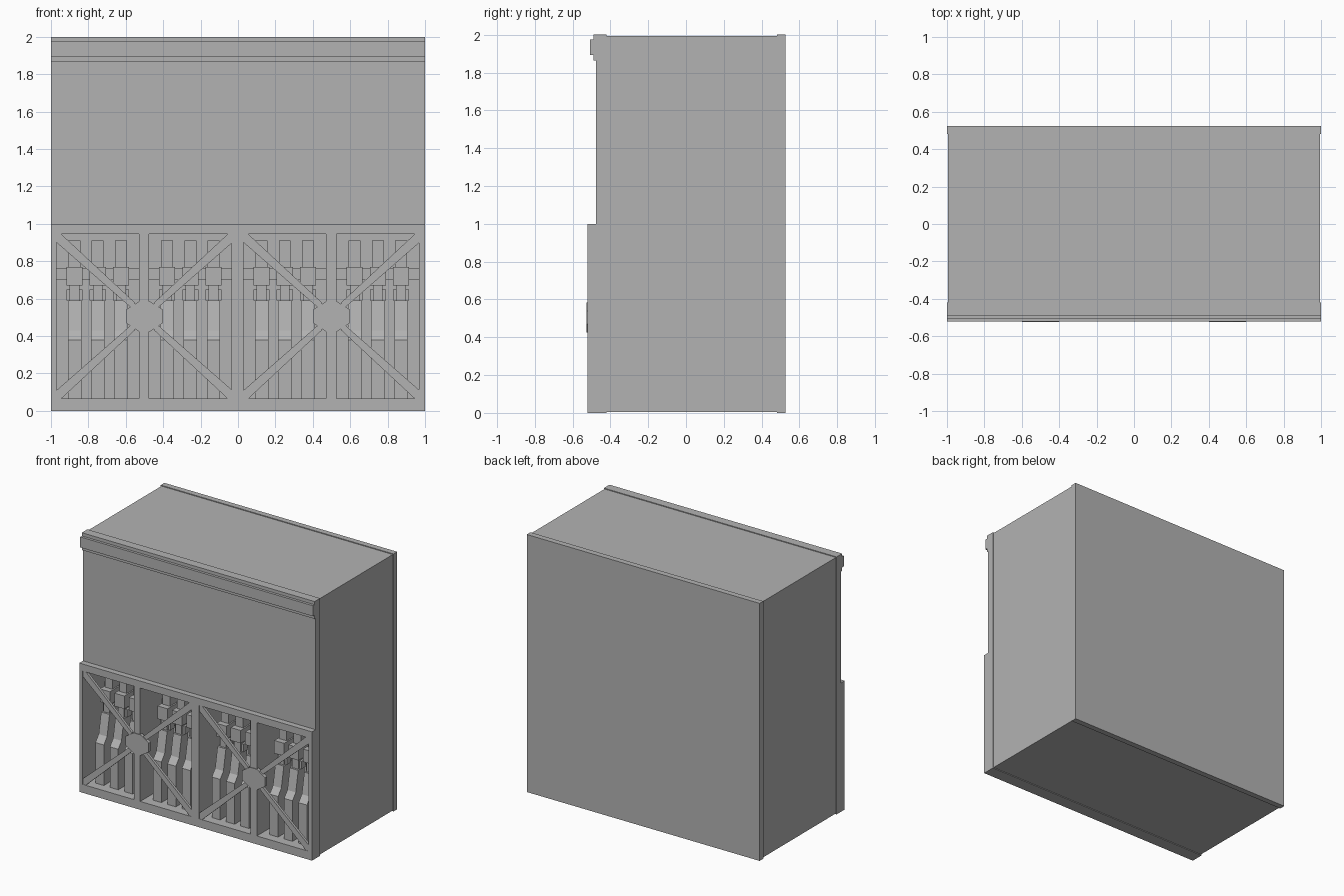
import bpy, bmesh
from mathutils import Vector

cube = bpy.data.objects.get("Cube")
if cube:
    bpy.data.objects.remove(cube, do_unlink=True)

grey = bpy.data.materials.new("plain_grey")
grey.use_nodes = True
COLOUR = (0.45, 0.45, 0.45, 1)
grey.diffuse_color = COLOUR
grey.node_tree.nodes["Principled BSDF"].inputs["Base Color"].default_value = COLOUR


def finish(name, bm):
    bmesh.ops.recalc_face_normals(bm, faces=bm.faces)
    mesh = bpy.data.meshes.new(name)
    bm.to_mesh(mesh)
    bm.free()
    mesh.materials.append(grey)
    ob = bpy.data.objects.new(name, mesh)
    bpy.context.scene.collection.objects.link(ob)
    return ob


def prism(bm, points, move):
    """Closed prism from 3D points, extruded by a vector."""
    face = bm.faces.new([bm.verts.new(p) for p in points])
    new = bmesh.ops.extrude_face_region(bm, geom=[face])["geom"]
    verts = [v for v in new if isinstance(v, bmesh.types.BMVert)]
    bmesh.ops.translate(bm, verts=verts, vec=move)


def side_profile(bm, yz, x0, x1):
    prism(bm, [(x0, y, z) for y, z in yz], (x1 - x0, 0, 0))


def front_profile(bm, xz, y0, y1):
    prism(bm, [(x, y0, z) for x, z in xz], (0, y1 - y0, 0))


def box(bm, x0, x1, y0, y1, z0, z1):
    front_profile(bm, [(x0, z0), (x1, z0), (x1, z1), (x0, z1)], y0, y1)


BACK = -0.2            # rear wall of the rack bays
BAYS = (-0.75, -0.255, 0.25, 0.7475)

# Bay cutter
bm = bmesh.new()
for c in BAYS:
    box(bm, c - 0.221, c + 0.221, -0.7, BACK, 0.065, 0.945)
cutter = finish("bay_cutter", bm)
cutter.hide_render = True
cutter.display_type = 'WIRE'

# Front face with cornice and projecting lower frame
bm = bmesh.new()
side_profile(bm, [(-0.42, 0), (-0.52, 0), (-0.52, 1), (-0.475, 1),
                  (-0.475, 1.865), (-0.488, 1.865), (-0.488, 1.893),
                  (-0.508, 1.893), (-0.508, 1.975), (-0.488, 1.975),
                  (-0.488, 2), (-0.42, 2)], -1, 1)
front = finish("cabinet_front", bm)

# Slightly inset middle body
bm = bmesh.new()
box(bm, -0.994, 0.994, -0.42, 0.48, 0.006, 1.994)
body = finish("cabinet_body", bm)

for ob in (front, body):
    mod = ob.modifiers.new("bays", 'BOOLEAN')
    mod.operation = 'DIFFERENCE'
    mod.solver = 'EXACT'
    mod.object = cutter

# Rear flange
bm = bmesh.new()
box(bm, -1, 1, 0.48, 0.525, 0, 2)
finish("cabinet_back", bm)

# Cross braces with a central plate on each pair of doors
for side, cx in (("right", -0.5), ("left", 0.5)):
    bm = bmesh.new()
    for sx in (-1, 1):
        for sz in (-1, 1):
            a = Vector((cx + sx * 0.05, 0, 0.505 + sz * 0.05))
            corner = Vector((cx + sx * 0.47, 0, 0.505 + sz * 0.44))
            h = 0.045
            # bar whose outer end is trimmed to the frame corner
            pts = [(a.x, a.z + sz * h / 2), (a.x, a.z - sz * h / 2),
                   (corner.x, corner.z - sz * h), (corner.x, corner.z),
                   (corner.x - sx * 0.025, corner.z)]
            front_profile(bm, pts, -0.517, -0.497)
    finish(side + "_cross_brace", bm)

    bm = bmesh.new()
    half = [(0.1, -0.035), (0.1, 0.035), (0.03, 0.08)]
    ring = half + [(-x, z) for x, z in reversed(half)]
    ring = [(0.03, -0.08)] + ring + [(-0.03, -0.08)]
    front_profile(bm, [(cx + x, 0.505 + z) for x, z in ring], -0.525, -0.5)
    finish(side + "_brace_plate", bm)

# Three racked long tools in each bay
stock = [(-0.3, 0.065), (-0.45, 0.065), (-0.45, 0.38), (-0.41, 0.43),
         (-0.38, 0.59), (-0.3, 0.59)]
for i, c in enumerate(BAYS):
    bm = bmesh.new()
    for off in (-0.124, 0, 0.124):
        x = c + off
        side_profile(bm, stock, x - 0.036, x + 0.036)
        box(bm, x - 0.026, x + 0.026, -0.365, -0.27, 0.59, 0.67)
        box(bm, x - 0.043, x + 0.043, -0.385, -0.26, 0.67, 0.77)
        box(bm, x - 0.032, x + 0.032, -0.34, -0.25, 0.77, 0.91)
        for s in (-1, 1):
            # side clips beside the narrow neck
            cl = sorted((x + s * 0.026, x + s * 0.043))
            box(bm, *cl, -0.35, -0.3, 0.59, 0.65)
    finish("racked_tools_%d" % (i + 1), bm)

    # Rail the tools lean against
    bm = bmesh.new()
    box(bm, c - 0.221, c + 0.221, -0.25, BACK, 0.7, 0.76)
    finish("rack_rail_%d" % (i + 1), bm)
